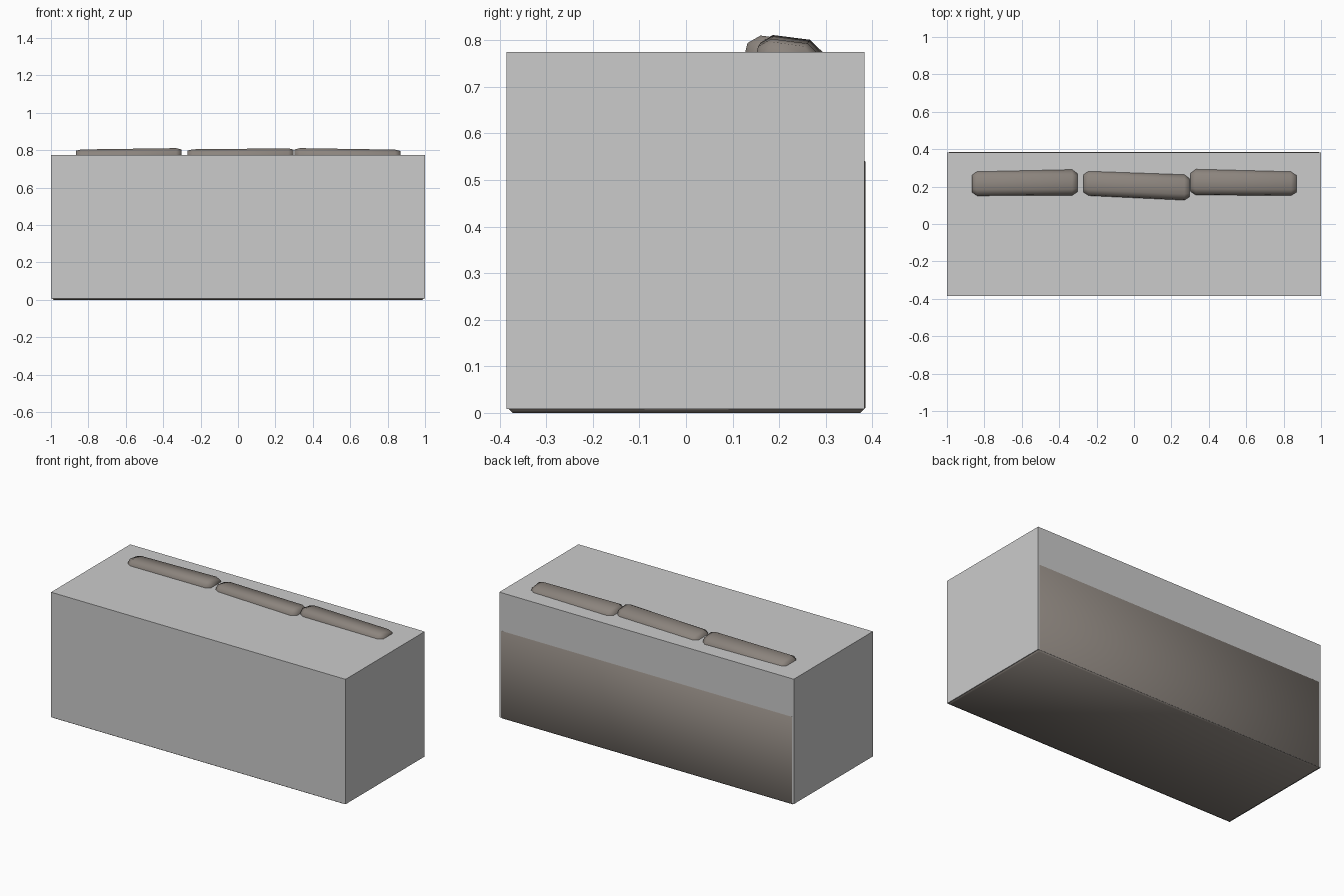
import bpy, bmesh

if "Cube" in bpy.data.objects:
    bpy.data.objects.remove(bpy.data.objects["Cube"])


def make_object(name, bm, mat=None, smooth=None):
    bmesh.ops.recalc_face_normals(bm, faces=bm.faces)
    mesh = bpy.data.meshes.new(name)
    bm.to_mesh(mesh)
    bm.free()
    obj = bpy.data.objects.new(name, mesh)
    bpy.context.collection.objects.link(obj)
    if mat:
        mesh.materials.append(mat)
    if smooth:
        for p in mesh.polygons:
            p.use_smooth = True
    return obj


def loft(sections):
    """Skin a list of (x, [(y, z), ...]) sections and cap both ends."""
    bm = bmesh.new()
    rings = [[bm.verts.new((x, y, z)) for y, z in pts] for x, pts in sections]
    n = len(rings[0])
    for a, b in zip(rings, rings[1:]):
        for i in range(n):
            j = (i + 1) % n
            bm.faces.new((a[i], a[j], b[j], b[i]))
    bm.faces.new(rings[0])
    bm.faces.new(rings[-1])
    return bm


fabric = bpy.data.materials.new("fabric")
fabric.diffuse_color = (0.26, 0.23, 0.205, 1)
fabric.use_nodes = True
fabric.node_tree.nodes["Principled BSDF"].inputs["Base Color"].default_value = fabric.diffuse_color

# Plain block enclosing the sofa
block = [(-0.385, 0.008), (0.383, 0.008), (0.383, 0.775), (-0.385, 0.775)]
make_object("outer_block", loft([(-1, block), (1, block)]))

# Sofa body: seat base and backrest, showing slightly at the rear and underside
body = [(-0.383, 0), (0.385, 0), (0.385, 0.55),
        (0.28, 0.55), (0.28, 0.25), (-0.383, 0.25)]
bm = loft([(-0.998, body), (0.998, body)])
bmesh.ops.bevel(bm, geom=bm.edges[:], offset=0.011, segments=1,
                profile=0.5, affect='EDGES')
make_object("sofa_body", bm, fabric, smooth=True)

# Back cushions: chamfered section, narrower at both ends
profile = [(0.08, 0.30), (0.152, 0.775), (0.157, 0.795), (0.185, 0.811),
           (0.263, 0.801), (0.291, 0.774), (0.24, 0.30), (0.16, 0.28)]
inner = [(0.10, 0.32), (0.170, 0.775), (0.173, 0.789), (0.190, 0.804),
         (0.255, 0.795), (0.270, 0.774), (0.22, 0.32), (0.16, 0.30)]


def shift(pts, dy, dz):
    return [(y + dy, z + dz) for y, z in pts]


# (left x, right x, left offset, right offset)
cushions = {
    "back_cushion_left": (-0.866, -0.303, (-0.003, -0.007), (0.001, 0)),
    "back_cushion_middle": (-0.27, 0.297, (-0.002, -0.006), (-0.025, -0.001)),
    "back_cushion_right": (0.303, 0.868, (0.003, 0), (-0.002, -0.008)),
}
for name, (x0, x1, left, right) in cushions.items():
    bm = loft([(x0, shift(inner, *left)), (x0 + 0.028, shift(profile, *left)),
               (x1 - 0.028, shift(profile, *right)), (x1, shift(inner, *right))])
    make_object(name, bm, fabric, smooth=True)
